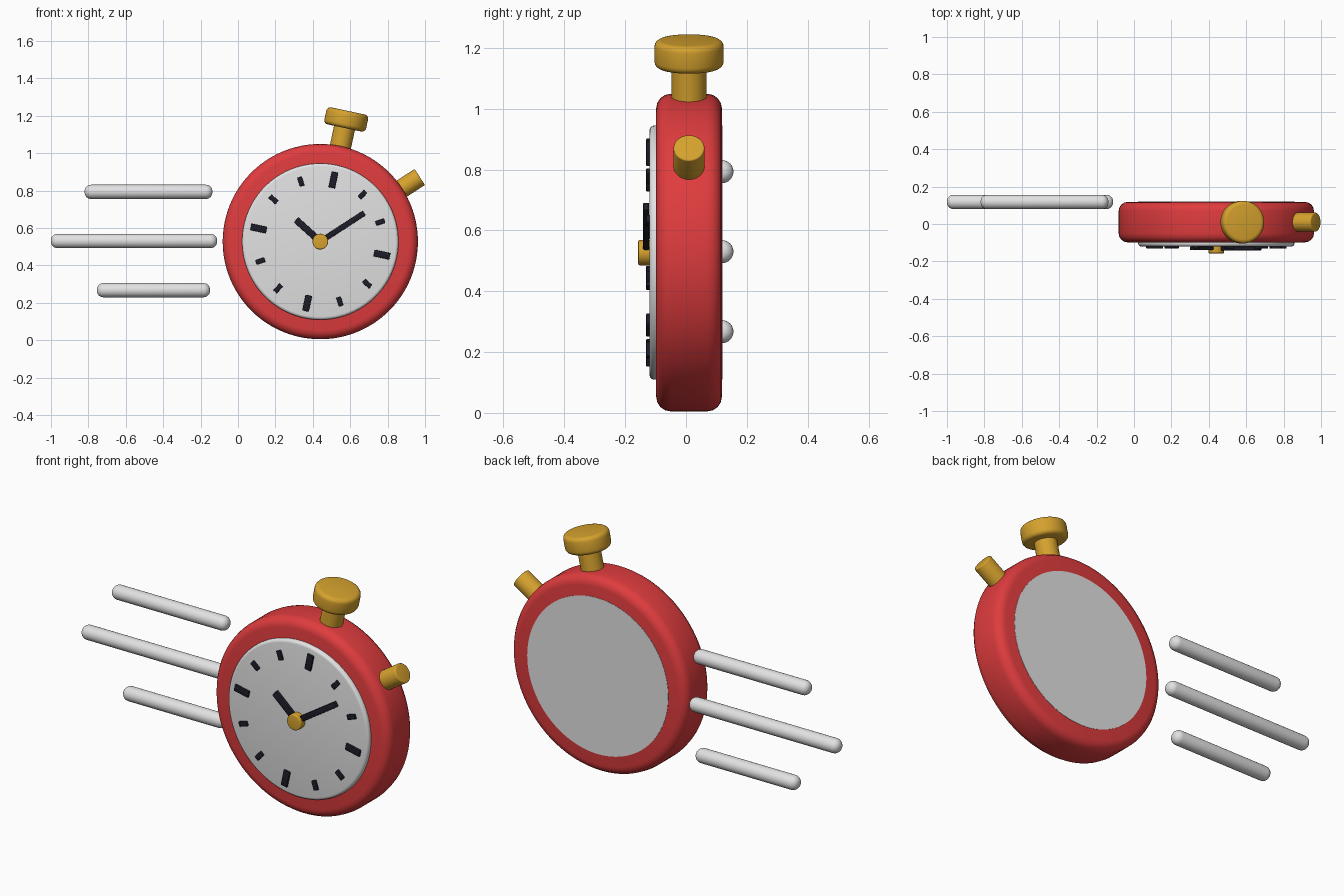
import bpy, bmesh
from math import sin, cos, pi, radians
from mathutils import Vector, Matrix

if "Cube" in bpy.data.objects:
    bpy.data.objects.remove(bpy.data.objects["Cube"])

CX, CZ, TILT = 0.44, 0.527, 12      # watch centre and clockwise lean in degrees
MID_Y = 0.01                        # middle of the case depth


def material(name, rgb):
    m = bpy.data.materials.new(name)
    m.diffuse_color = (*rgb, 1)
    m.use_nodes = True
    m.node_tree.nodes["Principled BSDF"].inputs["Base Color"].default_value = m.diffuse_color
    return m


RED = material("red", (0.74, 0.045, 0.048))
WHITE = material("off_white", (0.76, 0.76, 0.77))
GOLD = material("gold", (0.67, 0.36, 0.027))
DARK = material("dark_navy", (0.012, 0.012, 0.022))


def finish(name, bm, mat, angle=35):
    bmesh.ops.recalc_face_normals(bm, faces=bm.faces)
    me = bpy.data.meshes.new(name)
    bm.to_mesh(me)
    bm.free()
    me.materials.append(mat)
    ob = bpy.data.objects.new(name, me)
    bpy.context.collection.objects.link(ob)
    bpy.ops.object.select_all(action='DESELECT')
    ob.select_set(True)
    bpy.context.view_layer.objects.active = ob
    bpy.ops.object.shade_smooth_by_angle(angle=radians(angle))
    return ob


def rounded_disc(name, start, end, radius, mat, r0=0.0, r1=0.0, sides=48, steps=4):
    """Cylinder from start to end with edge roundings r0 and r1."""
    start, end = Vector(start), Vector(end)
    length = (end - start).length
    angles = [i / steps * pi / 2 for i in range(steps + 1)]
    profile = [(radius, 0)] if r0 == 0 else [
        (radius - r0 + r0 * sin(a), r0 - r0 * cos(a)) for a in angles]
    profile += [(radius, length)] if r1 == 0 else [
        (radius - r1 + r1 * cos(a), length - r1 + r1 * sin(a)) for a in angles]
    place = Matrix.Translation(start) @ (end - start).to_track_quat('Z', 'Y').to_matrix().to_4x4()
    bm = bmesh.new()
    rings = [[bm.verts.new(place @ Vector((r * cos(2 * pi * k / sides), r * sin(2 * pi * k / sides), h)))
              for k in range(sides)] for r, h in profile]
    for a, b in zip(rings, rings[1:]):
        for k in range(sides):
            n = (k + 1) % sides
            bm.faces.new((a[k], a[n], b[n], b[k]))
    bm.faces.new(rings[0])
    bm.faces.new(rings[-1])
    return finish(name, bm, mat)


def on_watch(angle, r, y):
    """Point at a clock angle (degrees from the crown) and radius."""
    a = radians(angle + TILT)
    return Vector((CX + r * sin(a), y, CZ + r * cos(a)))


def dial_bar(name, angle, r_in, r_out, width, y_front, y_back):
    """Small raised bar lying radially on the dial."""
    size = Matrix.Diagonal((width, y_back - y_front, r_out - r_in, 1))
    place = Matrix.Translation(on_watch(angle, (r_in + r_out) / 2, (y_front + y_back) / 2))
    turn = Matrix.Rotation(radians(angle + TILT), 4, 'Y')
    bm = bmesh.new()
    bmesh.ops.create_cube(bm, size=1, matrix=place @ turn @ size)
    bmesh.ops.bevel(bm, geom=bm.edges[:], offset=0.003, segments=2, profile=0.5, affect='EDGES')
    return finish(name, bm, DARK)


# Case and the dial disc running through it
rounded_disc("case", (CX, -0.098, CZ), (CX, 0.118, CZ), 0.522, RED, 0.048, 0.048, 96, 4)
rounded_disc("dial", (CX, -0.12, CZ), (CX, 0.1195, CZ), 0.418, WHITE, 0.016, 0, 96)

# Hour marks, longer at the quarters
for hour in range(12):
    length, width = (0.086, 0.036) if hour % 3 == 0 else (0.05, 0.026)
    dial_bar(f"hour_mark_{hour}", hour * 30, 0.337 - length / 2, 0.337 + length / 2,
             width, -0.131, -0.112)

# Hands and hub
dial_bar("minute_hand", 45, 0.0, 0.28, 0.029, -0.141, -0.121)
dial_bar("hour_hand", -60, 0.0, 0.174, 0.036, -0.139, -0.121)
rounded_disc("hub", (CX, -0.157, CZ), (CX, -0.11, CZ), 0.042, GOLD, 0.006, 0, 32)

# Crown and side button
rounded_disc("crown_stem", on_watch(0, 0.48, MID_Y), on_watch(0, 0.64, MID_Y), 0.057, GOLD)
rounded_disc("crown_cap", on_watch(0, 0.621, MID_Y), on_watch(0, 0.714, MID_Y), 0.114, GOLD, 0.022, 0.022)
rounded_disc("side_button", on_watch(45, 0.48, MID_Y), on_watch(45, 0.634, MID_Y), 0.051, GOLD, 0, 0.006)

# Speed streaks trailing to the left
for part, x0, x1, z in (("upper", -0.82, -0.137, 0.793), ("middle", -1.0, -0.112, 0.53),
                        ("lower", -0.754, -0.15, 0.267)):
    rounded_disc(f"{part}_streak", (x0, 0.118, z), (x1, 0.118, z), 0.038, WHITE, 0.034, 0.034, 32, 6)
